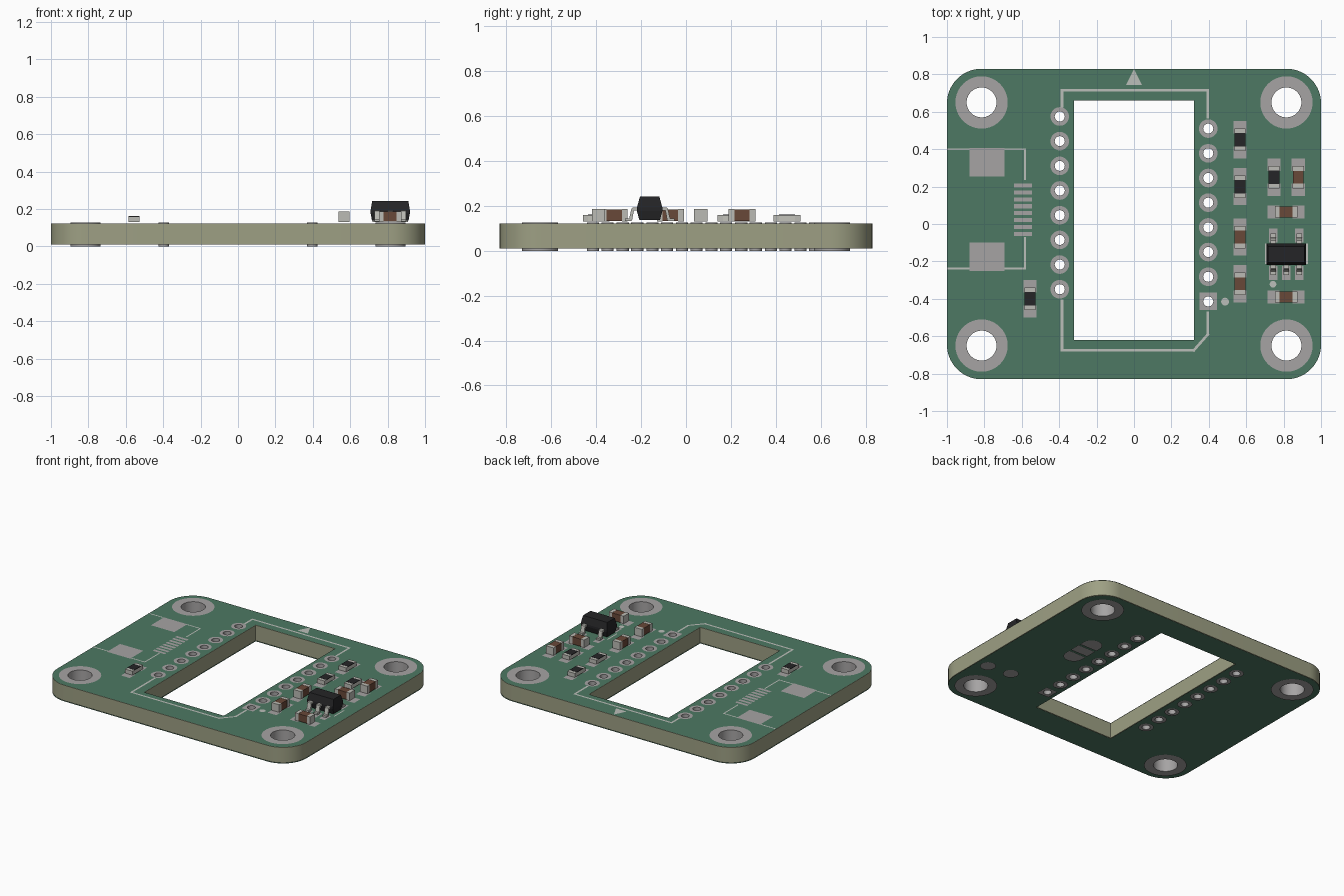
import bpy, bmesh
from math import cos, sin, pi
from mathutils import Vector

if "Cube" in bpy.data.objects:
    bpy.data.objects.remove(bpy.data.objects["Cube"])


def mat(name, r, g, b):
    m = bpy.data.materials.new(name)
    m.diffuse_color = (r, g, b, 1)
    m.use_nodes = True
    m.node_tree.nodes["Principled BSDF"].inputs["Base Color"].default_value = m.diffuse_color
    return m


GREEN = mat("green_mask", 0.075, 0.19, 0.125)
CORE = mat("board_core", 0.34, 0.35, 0.23)
COPPER = mat("tinned_copper", 0.38, 0.37, 0.37)
SILK = mat("silkscreen", 0.5, 0.52, 0.49)
BLACK = mat("black_plastic", 0.018, 0.018, 0.02)
METAL = mat("terminal_metal", 0.5, 0.5, 0.46)
BROWN = mat("brown_ceramic", 0.14, 0.065, 0.04)
WHITE = mat("white_ceramic", 0.55, 0.55, 0.5)

Z_CORE = (0.010, 0.122)
Z_MASK = (0.005, 0.124)
Z_COPPER = (0.0, 0.127)
Z_PART = 0.131


def finish(name, mesh, material, smooth=False):
    ob = bpy.data.objects.new(name, mesh)
    bpy.context.collection.objects.link(ob)
    mesh.materials.clear()
    mesh.materials.append(material)
    if smooth:
        bpy.ops.object.select_all(action='DESELECT')
        ob.select_set(True)
        bpy.context.view_layer.objects.active = ob
        bpy.ops.object.shade_smooth_by_angle(angle=0.6)
    return ob


def from_bm(name, bm, material, smooth=False):
    mesh = bpy.data.meshes.new(name)
    bm.to_mesh(mesh)
    bm.free()
    return finish(name, mesh, material, smooth)


def circle(x, y, r, n=24, a0=0.0, a1=2 * pi):
    steps = n if a1 - a0 > 6.2 else n + 1
    return [(x + r * cos(a0 + (a1 - a0) * i / n), y + r * sin(a0 + (a1 - a0) * i / n)) for i in range(steps)]


def rect(x0, y0, x1, y1):
    return [(x0, y0), (x1, y0), (x1, y1), (x0, y1)]


def pad(x, y, w, h):
    return rect(x - w / 2, y - h / 2, x + w / 2, y + h / 2)


def orient(bm, up):
    bm.normal_update()
    bmesh.ops.reverse_faces(bm, faces=[f for f in bm.faces if (f.normal.z > 0) != up])


def plate(name, loops, z0, z1, material, up=True):
    """Outlines with holes, filled; solid when z1 > z0, otherwise a sheet."""
    cu = bpy.data.curves.new(name, 'CURVE')
    cu.dimensions, cu.fill_mode, cu.extrude = '2D', 'BOTH', (z1 - z0) / 2
    for loop in loops:
        sp = cu.splines.new('POLY')
        sp.points.add(len(loop) - 1)
        for p, (x, y) in zip(sp.points, loop):
            p.co = (x, y, 0, 1)
        sp.use_cyclic_u = True
    tmp = bpy.data.objects.new(name + "_outline", cu)
    bpy.context.collection.objects.link(tmp)
    dg = bpy.context.evaluated_depsgraph_get()
    mesh = bpy.data.meshes.new_from_object(tmp.evaluated_get(dg))
    bpy.data.objects.remove(tmp)
    bm = bmesh.new()
    bm.from_mesh(mesh)
    bmesh.ops.remove_doubles(bm, verts=bm.verts, dist=1e-5)
    bmesh.ops.translate(bm, verts=bm.verts, vec=(0, 0, (z0 + z1) / 2))
    if z1 > z0:
        bmesh.ops.recalc_face_normals(bm, faces=bm.faces)
    else:
        orient(bm, up)
    return from_bm(name, bm, material, z1 > z0)


def flat(name, polys, z, material, up=True):
    bm = bmesh.new()
    for poly in polys:
        bm.faces.new([bm.verts.new((x, y, z)) for x, y in poly])
    orient(bm, up)
    return from_bm(name, bm, material)


def strokes(lines, w):
    """Printed lines as one quad per segment."""
    out = []
    for line in lines:
        for a, b in zip(line, line[1:]):
            a, b = Vector(a), Vector(b)
            d = (b - a).normalized() * w / 2
            n = Vector((-d.y, d.x))
            out.append([tuple(p) for p in (a - d - n, b + d - n, b + d + n, a - d + n)])
    return out


def box(name, x0, y0, z0, x1, y1, z1, material):
    bm = bmesh.new()
    bmesh.ops.create_cube(bm, size=1)
    for v in bm.verts:
        v.co = ((x0 + x1) / 2 + v.co.x * (x1 - x0), (y0 + y1) / 2 + v.co.y * (y1 - y0),
                (z0 + z1) / 2 + v.co.z * (z1 - z0))
    return from_bm(name, bm, material)


# Hole layout: four mounting holes and two rows of eight pins
mounts = [(sx * 0.815, sy * 0.65) for sx in (-1, 1) for sy in (-1, 1)]
pins = [(-0.397, 0.575 - 0.132 * i) for i in range(8)] + [(0.397, 0.51 - 0.132 * i) for i in range(8)]
holes = [(x, y, 0.08, 0.14, 40) for x, y in mounts] + [(x, y, 0.027, 0.05, 20) for x, y in pins]

# Board core and the green coating on both faces
R = 0.185
outline = []
for sx, sy, a in ((1, 1, 0), (-1, 1, pi / 2), (-1, -1, pi), (1, -1, 1.5 * pi)):
    outline += circle(sx * (1 - R), sy * (0.83 - R), R, 14, a, a + pi / 2)
loops = [outline, rect(-0.32, -0.62, 0.32, 0.66)] + [circle(x, y, r + 0.001, n) for x, y, r, _, n in holes]
plate("board_core", loops, *Z_CORE, CORE)

for side, zm, zc, up in (("bottom", Z_MASK[0], Z_COPPER[0], False), ("top", Z_MASK[1], Z_COPPER[1], True)):
    plate("mask_" + side, loops, zm, zm, GREEN, up)
    # Ring pads; the last pin has a square one
    rings = []
    for i, (x, y, r, ro, n) in enumerate(holes):
        rings += [pad(x, y, 0.094, 0.094) if i == len(holes) - 1 else circle(x, y, ro, n), circle(x, y, r, n)]
    plate("ring_pads_" + side, rings, zc, zc, COPPER, up)

# Plated hole walls, facing inward
bm = bmesh.new()
for x, y, r, _, n in holes:
    lo, hi = ([bm.verts.new((px, py, z)) for px, py in circle(x, y, r, n)] for z in Z_COPPER)
    for i in range(n):
        j = (i + 1) % n
        bm.faces.new((lo[j], lo[i], hi[i], hi[j]))
from_bm("plated_hole_walls", bm, COPPER, True)

# Connector pads
polys = [pad(-0.785, y, 0.187, 0.15) for y in (0.33, -0.175)]
polys += [pad(-0.594, 0.205 - 0.0368 * i, 0.096, 0.022) for i in range(8)]
flat("connector_pads", polys, Z_COPPER[1], COPPER)

# Underside: three-part solder jumper and two test pads
jx, jy = 0.57, 0.155
polys = [pad(jx, jy, 0.14, 0.08), circle(0.92, -0.40, 0.052), circle(0.74, -0.38, 0.052)]
for s in (-1, 1):
    arc = circle(0, 0.09, 0.07, 12, 0, pi)
    polys.append([(jx + x, jy + s * y) for x, y in [(-0.07, 0.055), (0.07, 0.055)] + arc])
flat("underside_pads", polys, Z_COPPER[0], COPPER, False)

# Printed outlines, arrow and pin-one dots
polys = strokes([[(-0.385, 0.63), (-0.385, 0.715), (0.395, 0.715), (0.395, 0.57)],
                 [(-0.385, -0.41), (-0.385, -0.675), (0.32, -0.675), (0.395, -0.59), (0.395, -0.475)]], 0.014)
polys += strokes([[(-0.995, 0.40), (-0.885, 0.40)], [(-0.69, 0.40), (-0.583, 0.40), (-0.583, 0.24)],
                  [(-0.583, -0.075), (-0.583, -0.238), (-0.69, -0.238)], [(-0.885, -0.238), (-0.995, -0.238)],
                  [(0.705, -0.11), (0.705, -0.21)], [(0.925, -0.11), (0.925, -0.21)]], 0.009)
polys += [[(-0.043, 0.742), (0.043, 0.742), (0, 0.828)], circle(0.487, -0.415, 0.021), circle(0.743, -0.322, 0.018)]
flat("printed_outlines", polys, Z_COPPER[1], SILK)


# Two-terminal chips: (kind, x, y, lies along x)
def chip(name, kind, x, y, along_x):
    def b(part, u0, u1, w, z0, z1, m):
        if along_x:
            box(name + part, x + u0, y - w, z0, x + u1, y + w, z1, m)
        else:
            box(name + part, x - w, y + u0, z0, x + w, y + u1, z1, m)
    z = Z_PART
    tall = kind == "capacitor"
    top = z + (0.055 if tall else 0.029)
    cap = 0.034 if tall else 0.036
    for s, u0, u1 in (("_a", -0.06, -cap), ("_b", cap, 0.06)):
        b("_terminal" + s, u0, u1, 0.03, z, top, METAL)
    if tall:
        b("_body", -cap, cap, 0.029, z + 0.001, top - 0.001, BROWN)
    else:
        b("_base", -cap, cap, 0.03, z, top - 0.003, WHITE)
        b("_coating", -cap, cap, 0.03, top - 0.003, top + 0.001, BLACK)
    sizes = [(s * 0.067, 0, 0.065, 0.07) for s in (-1, 1)]
    flat(name + "_pads", [pad(x + u, y + v, w, h) if along_x else pad(x + v, y + u, h, w)
                          for u, v, w, h in sizes], Z_COPPER[1], COPPER)


chips = [("resistor", 0.567, 0.45, 0), ("resistor", 0.567, 0.20, 0), ("resistor", 0.749, 0.25, 0),
         ("resistor", -0.556, -0.40, 0), ("capacitor", 0.567, -0.07, 0), ("capacitor", 0.567, -0.32, 0),
         ("capacitor", 0.813, -0.39, 1), ("capacitor", 0.813, 0.065, 1), ("capacitor", 0.878, 0.25, 0)]
for i, (kind, x, y, along) in enumerate(chips):
    chip(f"{kind}_{i + 1}", kind, x, y, along)

# Regulator body: tapered above and below its waist
rx, ry = 0.814, -0.162
bm = bmesh.new()
rows = [[bm.verts.new((rx + px, ry + py, z)) for px, py in rect(-hx, -hy, hx, hy)]
        for hx, hy, z in ((0.098, 0.046, 0.138), (0.105, 0.057, 0.178), (0.105, 0.057, 0.192), (0.097, 0.043, 0.242))]
for lo, hi in zip(rows, rows[1:]):
    for i in range(4):
        bm.faces.new((lo[i], lo[(i + 1) % 4], hi[(i + 1) % 4], hi[i]))
bm.faces.new(rows[0][::-1])
bm.faces.new(rows[-1])
from_bm("regulator_body", bm, BLACK)

# Regulator gull-wing leads, three in front and two behind
profile = [(0.05, 0.193), (0.075, 0.193), (0.081, 0.188), (0.091, 0.145), (0.11, 0.145),
           (0.11, 0.132), (0.083, 0.132), (0.078, 0.138), (0.070, 0.179), (0.05, 0.179)]
polys = []
for n, (dx, s) in enumerate([(-0.07, -1), (0, -1), (0.07, -1), (-0.07, 1), (0.07, 1)]):
    bm = bmesh.new()
    f = bm.faces.new([bm.verts.new((rx + dx - 0.015, ry + s * y, z)) for y, z in profile])
    ext = bmesh.ops.extrude_face_region(bm, geom=[f])["geom"]
    bmesh.ops.translate(bm, vec=(0.03, 0, 0), verts=[g for g in ext if isinstance(g, bmesh.types.BMVert)])
    bmesh.ops.recalc_face_normals(bm, faces=bm.faces)
    from_bm(f"regulator_lead_{n + 1}", bm, METAL)
    polys.append(pad(rx + dx, ry + s * 0.1, 0.045, 0.075))
flat("regulator_pads", polys, Z_COPPER[1], COPPER)
